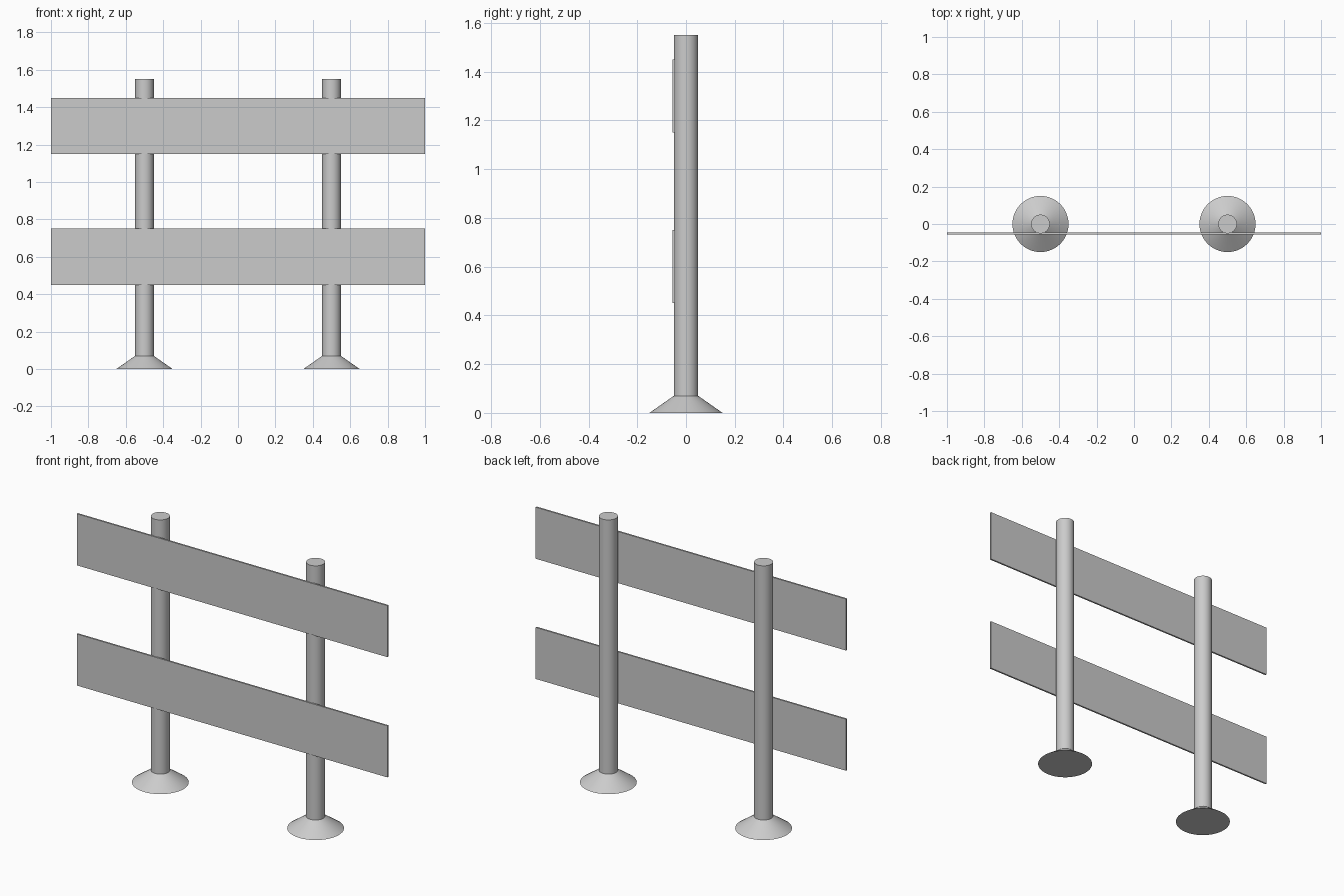
import bpy
import math

if "Cube" in bpy.data.objects:
    bpy.data.objects.remove(bpy.data.objects["Cube"], do_unlink=True)

# Single grey metal colour
COLOR = (0.6, 0.6, 0.6, 1.0)
metal = bpy.data.materials.new("grey_metal")
metal.use_nodes = True
metal.diffuse_color = COLOR
metal.node_tree.nodes["Principled BSDF"].inputs["Base Color"].default_value = COLOR

POST_RADIUS = 0.05
POST_TOP = 1.55
FOOT_RADIUS = 0.15
FOOT_TOP = 0.07
RAIL_SIZE = (2.0, 0.01, 0.3)


def finish(name, smooth=False):
    obj = bpy.context.object
    obj.name = name
    obj.data.name = name
    obj.data.materials.append(metal)
    if smooth:
        bpy.ops.object.shade_smooth_by_angle(angle=math.radians(30))


# Posts with flared conical feet
for side, x in (("left", 0.5), ("right", -0.5)):
    height = POST_TOP - FOOT_TOP
    bpy.ops.mesh.primitive_cylinder_add(
        vertices=48, radius=POST_RADIUS, depth=height,
        location=(x, 0, FOOT_TOP + height / 2))
    finish(side + "_post", smooth=True)

    bpy.ops.mesh.primitive_cone_add(
        vertices=48, radius1=FOOT_RADIUS, radius2=POST_RADIUS,
        depth=FOOT_TOP, location=(x, 0, FOOT_TOP / 2))
    finish(side + "_foot", smooth=True)

# Thin flat rails fixed to the front of the posts
for level, z in (("lower", 0.6), ("upper", 1.3)):
    bpy.ops.mesh.primitive_cube_add(size=1, location=(0, -POST_RADIUS, z))
    bpy.context.object.scale = RAIL_SIZE
    bpy.ops.object.transform_apply(location=False, rotation=False, scale=True)
    finish(level + "_rail")
